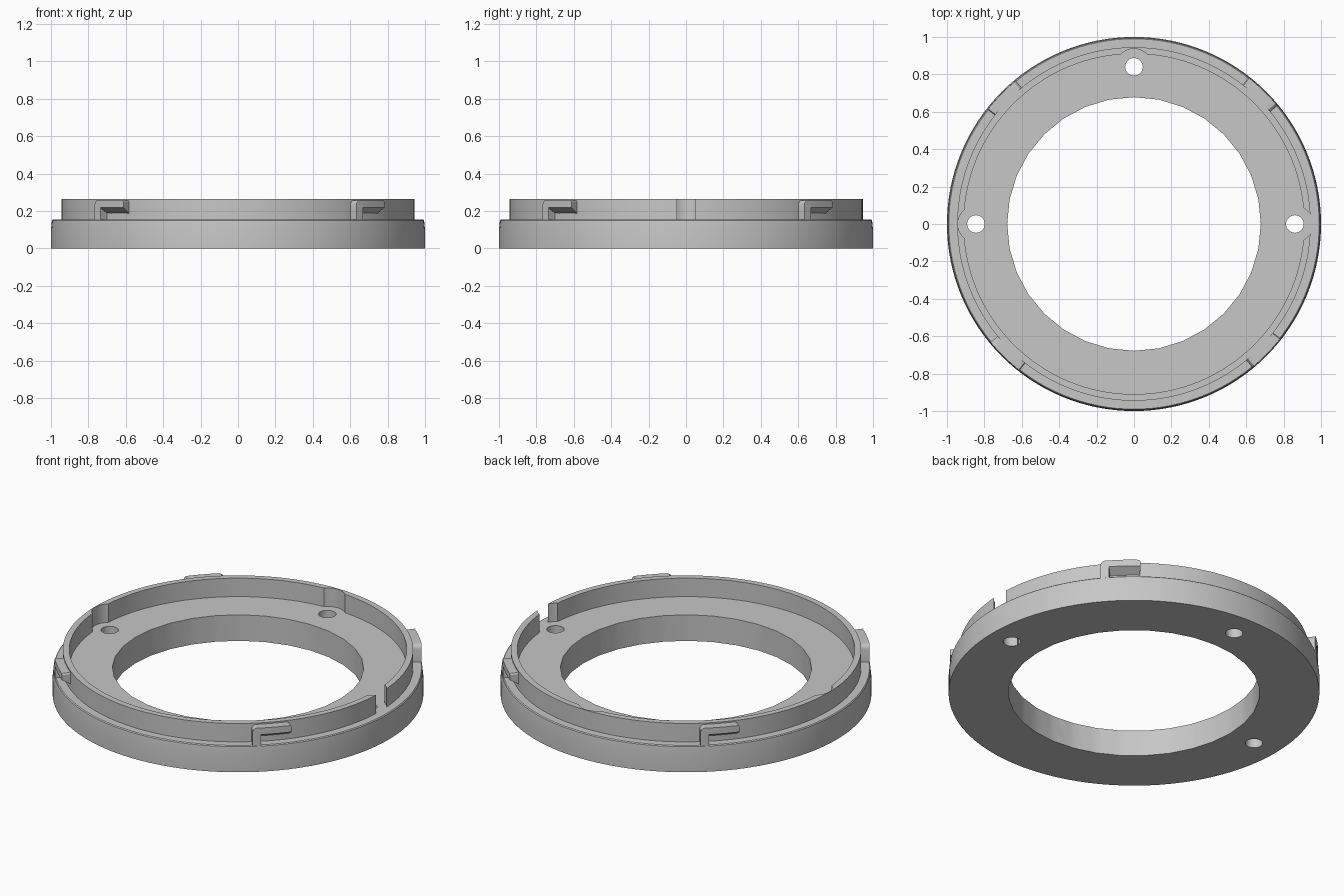
import bpy, bmesh
from math import cos, sin, pi, radians

if "Cube" in bpy.data.objects:
    bpy.data.objects.remove(bpy.data.objects["Cube"], do_unlink=True)

grey = bpy.data.materials.new("plain grey")
grey.use_nodes = True
colour = (0.57, 0.57, 0.57, 1)
grey.diffuse_color = colour
grey.node_tree.nodes["Principled BSDF"].inputs["Base Color"].default_value = colour

FLOOR, RIM = 0.155, 0.265
SCREWS = [(0.86, 0), (0, 0.84), (-0.845, 0)]


def finish(name, bm):
    bmesh.ops.recalc_face_normals(bm, faces=bm.faces)
    mesh = bpy.data.meshes.new(name)
    bm.to_mesh(mesh)
    bm.free()
    mesh.materials.append(grey)
    obj = bpy.data.objects.new(name, mesh)
    bpy.context.collection.objects.link(obj)
    return obj


def sweep(bm, rings, closed):
    """Skin a row of equal cross-sections, capping the ends if open."""
    rows = [[bm.verts.new(p) for p in ring] for ring in rings]
    n = len(rows[0])
    for i in range(len(rows) - (not closed)):
        a, b = rows[i], rows[(i + 1) % len(rows)]
        for j in range(n):
            k = (j + 1) % n
            bm.faces.new((a[j], a[k], b[k], b[j]))
    if not closed:
        bm.faces.new(rows[0])
        bm.faces.new(rows[-1])


def section(angle, profile):
    return [(r * cos(angle), r * sin(angle), z) for r, z in profile]


def lathe(name, profile, sides):
    bm = bmesh.new()
    sweep(bm, [section(2 * pi * i / sides, profile) for i in range(sides)], True)
    return finish(name, bm)


def cylinder(name, x, y, radius, z0, z1, sides=32):
    bm = bmesh.new()
    sweep(bm, [[(x + radius * cos(2 * pi * i / sides), y + radius * sin(2 * pi * i / sides), z)
                for i in range(sides)] for z in (z0, z1)], False)
    return finish(name, bm)


def cut(obj, cutter):
    mod = obj.modifiers.new("cut", "BOOLEAN")
    mod.operation, mod.solver, mod.object = "DIFFERENCE", "EXACT", cutter
    bpy.context.view_layer.update()
    graph = bpy.context.evaluated_depsgraph_get()
    mesh = bpy.data.meshes.new_from_object(obj.evaluated_get(graph))
    obj.modifiers.clear()
    obj.data = mesh
    bpy.data.objects.remove(cutter, do_unlink=True)


def smooth(obj):
    bpy.ops.object.select_all(action="DESELECT")
    obj.select_set(True)
    bpy.context.view_layer.objects.active = obj
    bpy.ops.object.shade_smooth_by_angle(angle=radians(30))


# Flat base ring with a coarser centre opening and three screw holes
base = lathe("base_ring", [(0.5, 0), (1, 0), (1, 0.1), (0.995, 0.15), (0.99, FLOOR), (0.5, FLOOR)], 128)
cut(base, cylinder("opening_cutter", 0, 0, 0.678, -0.1, 0.4))
for x, y in SCREWS:
    cut(base, cylinder("screw_cutter", x, y, 0.047, -0.1, 0.4))
smooth(base)

# Thin upright rim, hollowed beside each screw; one hollow breaks through
rim = lathe("upright_rim", [(0.91, FLOOR), (0.945, FLOOR), (0.945, RIM), (0.91, RIM)], 128)
for x, y in SCREWS:
    cut(rim, cylinder("hollow_cutter", x, y, 0.097, 0.1, 0.4, 48))
smooth(rim)

# Four hooked locking tabs: a short post and an arm with a sloped underside
IN, OUT, TOP = 0.94, 0.994, 0.257
for i, place in enumerate(("back_left", "back_right", "front_right", "front_left")):
    start = 39.5 + 90 * i
    bm = bmesh.new()
    post = [(0, TOP - 0.025), (0.25, TOP - 0.011), (0.8, TOP - 0.002), (1.3, TOP), (2.7, TOP)]
    sweep(bm, [section(radians(start + a), [(IN, 0.15), (OUT, 0.15), (OUT, t), (IN, t)])
               for a, t in post], False)
    arm = [(2.7, TOP), (5, TOP), (8, TOP), (11, TOP), (12.2, TOP - 0.002), (12.5, TOP - 0.01)]
    sweep(bm, [section(radians(start + a), [(IN, 0.185), (OUT, 0.218), (OUT, t), (IN, t)])
               for a, t in arm], False)
    smooth(finish("locking_tab_" + place, bm))
